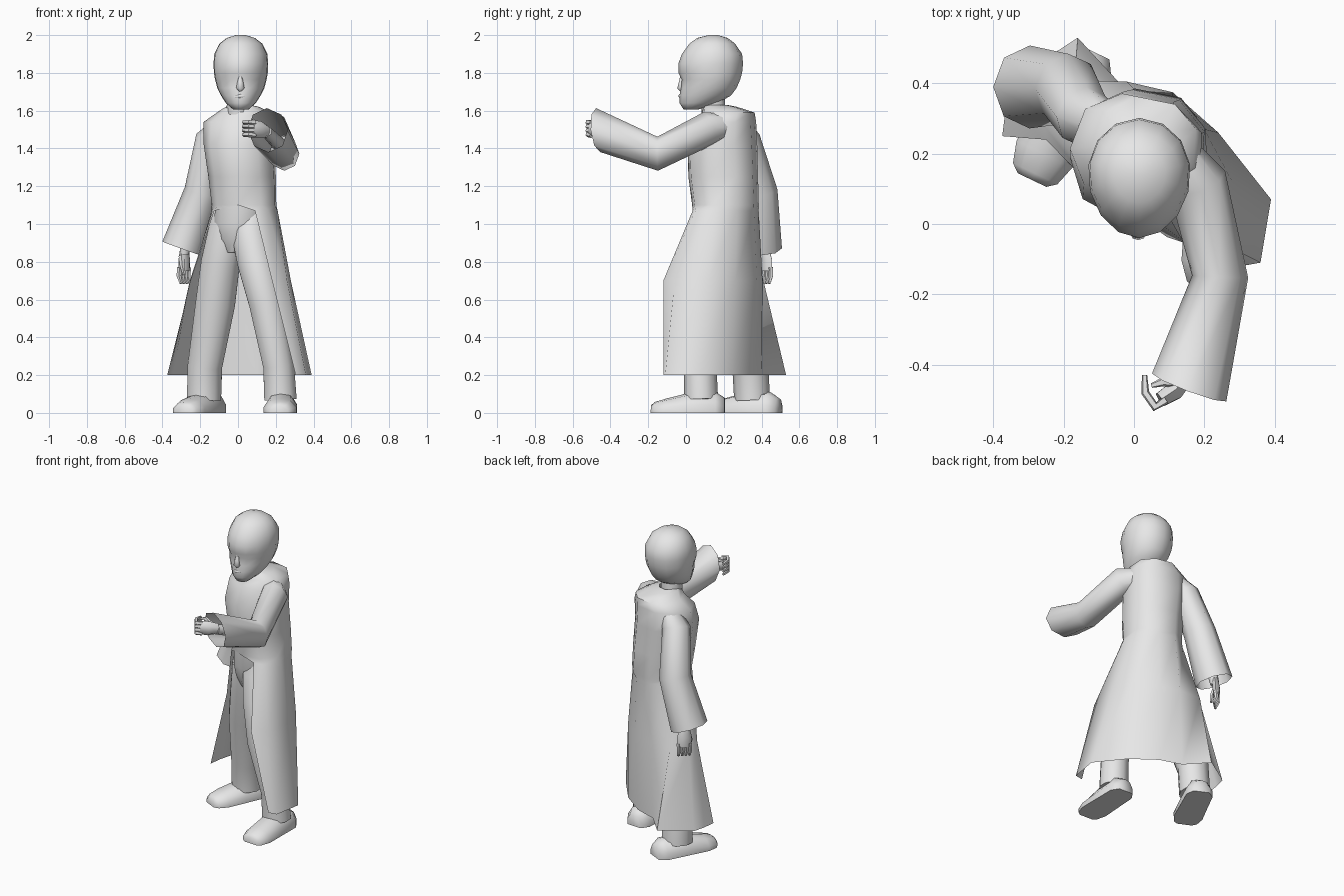
import bpy, bmesh, math
from mathutils import Vector

cube = bpy.data.objects.get("Cube")
if cube:
    bpy.data.objects.remove(cube, do_unlink=True)

grey = bpy.data.materials.new("light_grey")
grey.use_nodes = True
grey.diffuse_color = (0.8, 0.8, 0.8, 1)
grey.node_tree.nodes["Principled BSDF"].inputs["Base Color"].default_value = (0.8, 0.8, 0.8, 1)
parts = []


def loft(name, rows, closed=True, caps=True):
    """Skin a list of equally long point rows."""
    bm = bmesh.new()
    vs = [[bm.verts.new(p) for p in row] for row in rows]
    n = len(vs[0])
    for a, b in zip(vs, vs[1:]):
        for i in range(n if closed else n - 1):
            j = (i + 1) % n
            bm.faces.new((a[i], a[j], b[j], b[i]))
    if closed and caps:
        bm.faces.new(vs[0])
        bm.faces.new(vs[-1])
    bmesh.ops.remove_doubles(bm, verts=bm.verts, dist=0.0005)
    bmesh.ops.recalc_face_normals(bm, faces=bm.faces)
    mesh = bpy.data.meshes.new(name)
    bm.to_mesh(mesh)
    bm.free()
    mesh.materials.append(grey)
    ob = bpy.data.objects.new(name, mesh)
    bpy.context.collection.objects.link(ob)
    parts.append(ob)
    return ob


def oval(c, u, v, sides, power=1.0):
    """Points clockwise from -v, spread evenly."""
    pts = []
    for i in range(sides):
        a = -math.pi / 2 - 2 * math.pi * i / sides
        s, t = math.cos(a), math.sin(a)
        pts.append(Vector(c) + u * math.copysign(abs(s) ** power, s)
                   + v * math.copysign(abs(t) ** power, t))
    return pts


def tube(name, path, radii, ref=(0, 0, 1), sides=8, caps=True, end=None):
    """Tube along a path; a radius is a number or a (side, up) pair; end aims the last ring."""
    p = [Vector(q) for q in path]
    rows = []
    for i, c in enumerate(p):
        t = (p[min(i + 1, len(p) - 1)] - p[max(i - 1, 0)]).normalized()
        if end and i == len(p) - 1:
            t = Vector(end).normalized()
        side = t.cross(Vector(ref)).normalized()
        up = side.cross(t)
        r = radii[i]
        rs, ru = r if isinstance(r, tuple) else (r, r)
        rows.append(oval(c, side * rs, up * ru, sides))
    return loft(name, rows, caps=caps)


def level(z, x, y, w, d, sides, power, turn=-0.2):
    """Horizontal oval ring, turned with the body."""
    u = Vector((math.cos(turn), math.sin(turn), 0))
    return oval((x, y, z), u * w, Vector((-u.y, u.x, 0)) * d, sides, power)


# Robe: closed bodice, then a skirt split at the front
robe = []
for ring in [(1.630, .010, .160, .058, .062), (1.620, .025, .180, .090, .090),
             (1.590, .035, .222, .145, .140), (1.540, .010, .210, .192, .158),
             (1.42, .008, .190, .188, .186), (1.25, .025, .195, .180, .186),
             (1.10, .035, .207, .172, .178)]:
    row = level(*ring, 9, 0.88)
    robe.append(row + [row[0]])
skirt = [
    (1.07, [(-.125, .11), (-.135, .16), (-.14, .21), (-.11, .32), (0, .385),
            (.11, .36), (.2, .27), (.21, .15), (.16, .05), (.09, .035)]),
    (0.70, [(-.25, .24), (-.255, .28), (-.25, .33), (-.17, .41), (-.02, .405),
            (.11, .375), (.24, .26), (.28, .12), (.26, -.06), (.18, -.12)]),
    (0.20, [(-.375, .25), (-.365, .33), (-.345, .41), (-.16, .53), (-.04, .40),
            (.1, .355), (.25, .245), (.39, .07), (.36, -.11), (.305, -.12)])]
robe += [[(x, y, z) for x, y in row] for z, row in skirt]
loft("robe", robe, closed=False)
loft("neck", [level(1.55, 0, .15, .064, .065, 10, 1), level(1.68, .005, .14, .062, .065, 10, 1)])

# Trousers
loft("hips", [level(*ring, 12, .9) for ring in [
    (1.14, .03, .205, .152, .168), (1.0, .015, .195, .145, .15),
    (.92, 0, .18, .11, .115), (.85, -.02, .17, .04, .07)]])
tube("left_leg", [(.075, .165, 1.09), (.065, .13, .95), (.095, .09, .80), (.15, .04, .58), (.215, .075, .25), (.225, .08, .07)],
     [.09, .105, .104, .096, .086, .09], ref=(0, 1, 0), sides=10)
tube("right_leg", [(-.03, .20, 1.09), (-.06, .20, .95), (-.092, .235, .80), (-.12, .26, .58), (-.175, .34, .25), (-.18, .35, .07)],
     [.095, .105, .108, .11, .096, .095], ref=(0, 1, 0), sides=10)


# Shoes
def shoe(name, heel, toe):
    a, b = Vector((*heel, 0)), Vector((*toe, 0))
    d = (b - a).normalized()
    side = Vector((d.y, -d.x, 0))
    shape = [(-1, 0), (-1, .4), (-.6, .88), (0, 1), (.6, .88), (1, .4), (1, 0)]
    rows = []
    for t, w, h in [(0, .05, .08), (.12, .08, .11), (.5, .084, .105), (.8, .088, .075), (.95, .07, .058), (1, .045, .04)]:
        rows.append([a.lerp(b, t) + side * s * w + Vector((0, 0, k * h)) for s, k in shape])
    return loft(name, rows)


shoe("left_shoe", (.235, .205), (.22, -.185))
shoe("right_shoe", (-.115, .49), (-.29, .125))

# Sleeves with open bell cuffs
tube("left_sleeve", [(.09, .25, 1.52), (.18, .12, 1.507), (.245, -.15, 1.372), (.157, -.465, 1.497)],
     [(.05, .06), (.085, .09), (.08, .09), (.113, .117)], caps=False, end=(-.35, -.93, -.1))
tube("right_sleeve", [(-.06, .27, 1.54), (-.143, .305, 1.45), (-.19, .385, 1.17), (-.297, .39, .87)],
     [.055, (.082, .088), (.095, .1), (.11, .118)], ref=(0, 1, 0), caps=False)
tube("left_wrist", [(.22, -.25, 1.42), (.15, -.44, 1.49)], [.04, .032], sides=6)
tube("right_wrist", [(-.25, .39, 1.05), (-.285, .41, .84)], [.04, .028], ref=(0, 1, 0), sides=6)

# Hanging hand
tube("right_palm", [(-.283, .415, .87), (-.285, .425, .81), (-.285, .425, .75)],
     [(.022, .028), (.024, .044), (.02, .042)], ref=(1, 1, 0), sides=6)
for i in range(4):
    x, y = -.309 + .016 * i, .403 + .015 * i
    tube(f"right_finger_{i + 1}", [(x, y, .77), (x - .004, y + .002, .725), (x + .008, y - .008, .685)],
         [.014, .013, .008], ref=(0, 1, 0), sides=5)
tube("right_thumb", [(-.30, .40, .83), (-.295, .375, .78), (-.285, .378, .73)],
     [.015, .014, .008], ref=(0, 1, 0), sides=5)

# Reaching hand with curled fingers
tube("left_palm", [(.15, -.43, 1.49), (.115, -.475, 1.50), (.075, -.50, 1.505)],
     [(.028, .034), (.03, .046), (.024, .044)], sides=6)
for i in range(4):
    z = 1.47 + .022 * i
    tube(f"left_finger_{i + 1}", [(.09, -.50, z), (.06, -.52, z + .003), (.032, -.48, z + .003), (.03, -.43, z)],
         [.014, .014, .012, .008], sides=5)
tube("left_thumb", [(.12, -.45, 1.52), (.08, -.45, 1.545), (.05, -.46, 1.54)], [.015, .013, .007], sides=5)

# Head: z, front y, back y, half width
head = [(1.605, -.012, .06, .04), (1.64, -.034, .17, .08), (1.68, -.034, .238, .106),
        (1.72, -.030, .268, .126), (1.765, -.024, .287, .138), (1.80, -.040, .297, .144),
        (1.85, -.040, .302, .146), (1.90, -.022, .297, .142), (1.955, .018, .26, .115),
        (1.985, .06, .22, .075), (2.0, .12, .17, .025)]
rows = []
for z, f, b, w in head:
    mid, half = (f + b) / 2, (b - f) / 2
    # slightly narrower towards the face than at the back
    rows.append([(.015 + w * math.sin(a) * (1 - .07 * math.cos(a)), mid - half * math.cos(a), z)
                 for a in [2 * math.pi * k / 14 for k in range(14)]])
loft("head", rows)
tube("nose", [(.013, -.022, 1.785), (.012, -.028, 1.75), (.012, -.03, 1.72), (.012, -.022, 1.706)],
     [.008, (.016, .01), (.022, .016), .01], ref=(0, 1, 0), sides=8)
tube("lips", [(-.02, -.02, 1.674), (.012, -.033, 1.677), (.044, -.02, 1.674)],
     [.004, (.007, .01), .004], sides=6)

# Smooth shading with crisp edges
bpy.ops.object.select_all(action="DESELECT")
for ob in parts:
    ob.select_set(True)
bpy.context.view_layer.objects.active = parts[0]
bpy.ops.object.shade_smooth_by_angle(angle=math.radians(60))
